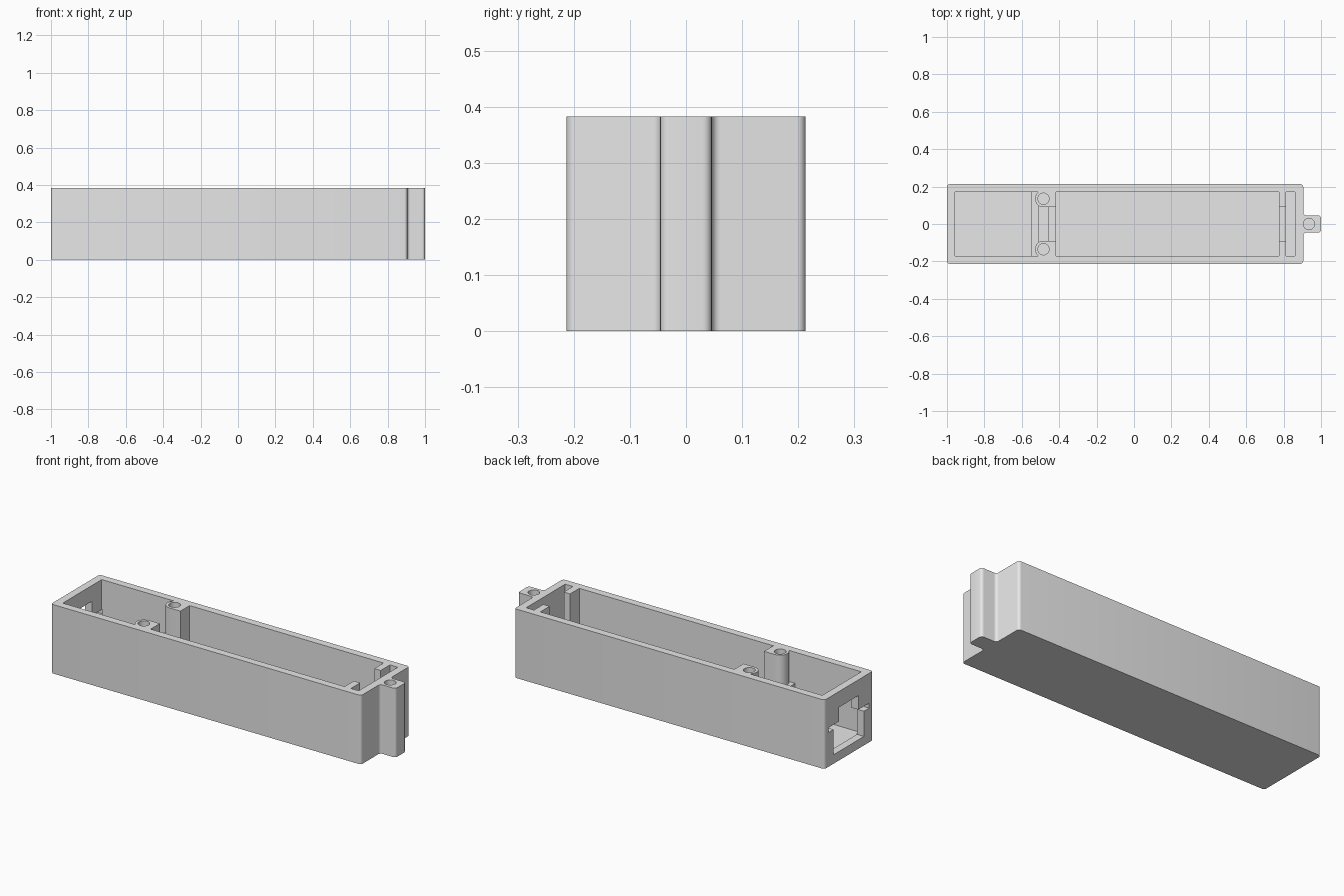
import bpy, bmesh, math

if "Cube" in bpy.data.objects:
    bpy.data.objects.remove(bpy.data.objects["Cube"])

TOP = 0.383          # rim height
FLOOR = 0.045        # floor thickness
HALF = 0.213         # outer half width
INNER = 0.171        # cavity half width
GAP = 0.09           # half width of the openings in the dividers

grey = bpy.data.materials.new("plain_grey")
grey.use_nodes = True
grey.diffuse_color = (0.8, 0.8, 0.8, 1)
grey.node_tree.nodes["Principled BSDF"].inputs["Base Color"].default_value = (0.8, 0.8, 0.8, 1)


def prism(name, outline, low, high, place, radius=0):
    """Extrude a closed 2D outline; place maps (u, v, w) to a position."""
    bm = bmesh.new()
    base = bm.faces.new([bm.verts.new(place(u, v, low)) for u, v in outline])
    moved = bmesh.ops.extrude_face_region(bm, geom=[base])["geom"]
    shift = place(0, 0, high - low)
    bmesh.ops.translate(bm, vec=shift, verts=[g for g in moved if isinstance(g, bmesh.types.BMVert)])
    if radius:
        upright = [e for e in bm.edges
                   if abs((e.verts[0].co - e.verts[1].co).z) > 0.1]
        bmesh.ops.bevel(bm, geom=upright, offset=radius, segments=5,
                        profile=0.5, affect='EDGES')
    bmesh.ops.recalc_face_normals(bm, faces=bm.faces)
    mesh = bpy.data.meshes.new(name)
    bm.to_mesh(mesh)
    bm.free()
    mesh.materials.append(grey)
    obj = bpy.data.objects.new(name, mesh)
    bpy.context.collection.objects.link(obj)
    return obj


def upward(u, v, w):
    return (u, v, w)


def lengthwise(u, v, w):
    return (w, u, v)


def block(name, x0, x1, y0, y1, z0, z1):
    return prism(name, [(x0, y0), (x1, y0), (x1, y1), (x0, y1)], z0, z1, upward)


def arc(cx, cy, r, start, end, n):
    angles = [math.radians(start + (end - start) * i / n) for i in range(n + 1)]
    return [(cx + r * math.cos(a), cy + r * math.sin(a)) for a in angles]


def combine(body, part, operation):
    mod = body.modifiers.new(operation.lower(), 'BOOLEAN')
    mod.operation = operation
    mod.solver = 'EXACT'
    mod.object = part
    bpy.context.view_layer.objects.active = body
    bpy.ops.object.modifier_apply(modifier=mod.name)
    bpy.data.objects.remove(part)


# Outer body with the screw lug on one end
half_outline = [(-1, HALF), (0.905, HALF), (0.905, 0.046), (1, 0.046)]
outline = half_outline + [(x, -y) for x, y in reversed(half_outline)]
case = prism("case", outline, 0, TOP, upward, 0.016)

# Hollow interior
combine(case, block("cavity", -0.957, 0.862, -INNER, INNER, FLOOR, TOP + 0.1), 'DIFFERENCE')

# Stepped socket opening in the end wall
half_window = [(0.133, FLOOR + 0.005), (0.133, 0.19), (0.178, 0.19),
               (0.178, 0.217), (0.084, 0.217), (0.084, 0.295)]
window = half_window + [(-y, z) for y, z in reversed(half_window)]
combine(case, prism("window", window, -1.05, -0.953, lengthwise), 'DIFFERENCE')

# Low cross wall behind the socket bay
combine(case, block("low_wall", -0.551, -0.508, -0.18, 0.18, FLOOR - 0.01, 0.21), 'UNION')

# Notched dividers at both ends of the long bay
for x0, x1 in ((-0.46, -0.417), (0.775, 0.814)):
    u_shape = [(-0.18, FLOOR - 0.01), (0.18, FLOOR - 0.01), (0.18, TOP), (GAP, TOP),
               (GAP, 0.12), (-GAP, 0.12), (-GAP, TOP), (-0.18, TOP)]
    combine(case, prism("divider", u_shape, x0, x1, lengthwise), 'UNION')

# Screw bosses joined to the side walls, with a flat flank towards the divider
BX, BY, BR = -0.484, 0.135, 0.045
for side in (1, -1):
    shape = [(-0.43, BY + BR)] + arc(BX, BY, BR, 90, 270, 16) + [(-0.43, BY - BR)]
    shape = [(x, y * side) for x, y in shape]
    combine(case, prism("boss", shape, FLOOR - 0.01, TOP, upward), 'UNION')

# Blind screw holes in the bosses and the lug
for x, y in ((BX, BY), (BX, -BY), (0.935, 0)):
    hole = arc(x, y, 0.03, 0, 345, 23)
    combine(case, prism("screw_hole", hole, 0.1, TOP + 0.1, upward), 'DIFFERENCE')

# Smooth rounded corners, keep the rest crisp
bpy.ops.object.select_all(action='DESELECT')
case.select_set(True)
bpy.context.view_layer.objects.active = case
bpy.ops.object.shade_smooth_by_angle(angle=math.radians(30))
